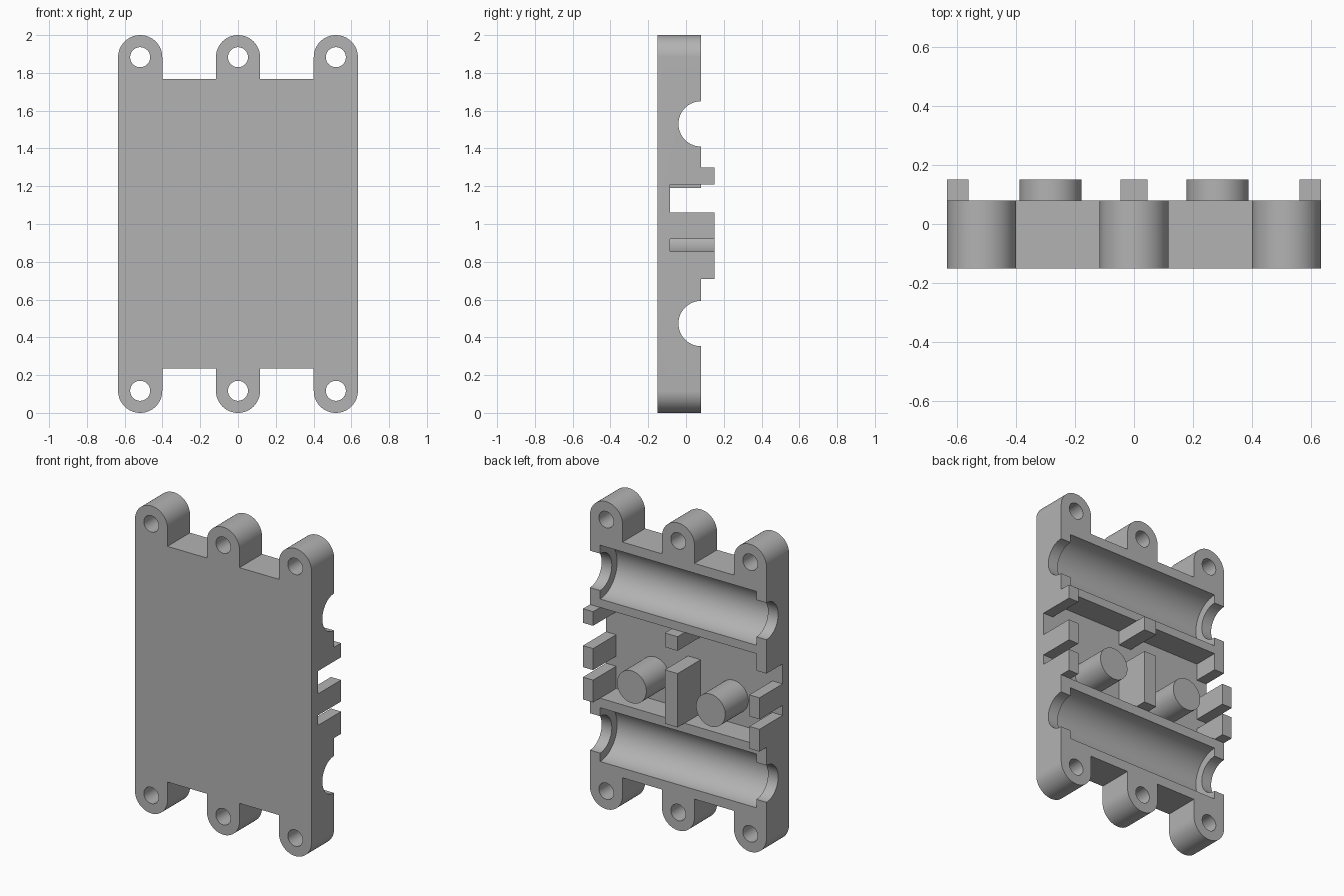
import bpy, bmesh, math
from mathutils import Matrix

old = bpy.data.objects.get("Cube")
if old:
    bpy.data.objects.remove(old, do_unlink=True)

grey = bpy.data.materials.new("plain_grey")
grey.use_nodes = True
GREY = (0.45, 0.45, 0.45, 1)
grey.diffuse_color = GREY
grey.node_tree.nodes["Principled BSDF"].inputs["Base Color"].default_value = GREY

FRONT, FLOOR, RIM, TOP = -0.152, -0.085, 0.08, 0.152   # depth levels along y
HALF_W, INNER_W = 0.635, 0.562
TAB_X, TAB_R = 0.518, 0.117
LOW_Z, HIGH_Z = 0.235, 1.768


def finish(name, bm):
    bmesh.ops.recalc_face_normals(bm, faces=bm.faces)
    mesh = bpy.data.meshes.new(name)
    bm.to_mesh(mesh)
    bm.free()
    mesh.materials.append(grey)
    ob = bpy.data.objects.new(name, mesh)
    bpy.context.collection.objects.link(ob)
    return ob


def box(name, x, y, z):
    bm = bmesh.new()
    bmesh.ops.create_cube(bm, size=1)
    for v in bm.verts:
        for i, (a, b) in enumerate((x, y, z)):
            v.co[i] = a if v.co[i] < 0 else b
    return finish(name, bm)


def cylinder(name, axis, radius, span, centre):
    """Cylinder along x or y; centre gives the other two coordinates."""
    bm = bmesh.new()
    bmesh.ops.create_cone(bm, cap_ends=True, segments=64, radius1=radius,
                          radius2=radius, depth=span[1] - span[0])
    mid = sum(span) / 2
    if axis == "x":
        turn, place = Matrix.Rotation(math.pi / 2, 4, "Y"), (mid, *centre)
    else:
        turn, place = Matrix.Rotation(math.pi / 2, 4, "X"), (centre[0], mid, centre[1])
    bm.transform(Matrix.Translation(place) @ turn)
    return finish(name, bm)


def smooth(ob):
    bpy.ops.object.select_all(action="DESELECT")
    ob.select_set(True)
    bpy.context.view_layer.objects.active = ob
    bpy.ops.object.shade_smooth_by_angle(angle=math.radians(30))


# Housing outline: a rectangle with three round tabs above and below
def tab_edge(direction):
    pts = []
    for cx in (-TAB_X, 0, TAB_X):
        left, right = max(cx - TAB_R, -HALF_W), min(cx + TAB_R, HALF_W)
        base = HIGH_Z if direction > 0 else LOW_Z
        centre = 2 - TAB_R if direction > 0 else TAB_R
        if cx > -TAB_X:
            pts.append((left, base))
        for i in range(33):
            a = math.pi * (1 - i / 32)
            pts.append((cx + TAB_R * math.cos(a),
                        centre + direction * TAB_R * math.sin(a)))
        if cx < TAB_X:
            pts.append((right, base))
    return pts


bm = bmesh.new()
outline = tab_edge(1) + tab_edge(-1)[::-1]
face = bm.faces.new([bm.verts.new((x, FRONT, z)) for x, z in outline])
extruded = bmesh.ops.extrude_face_region(bm, geom=[face])["geom"]
bmesh.ops.translate(bm, vec=(0, RIM - FRONT, 0),
                    verts=[g for g in extruded if isinstance(g, bmesh.types.BMVert)])
housing = finish("housing", bm)

# Cutters: central recess, bolt holes, long channels and their end bores
cutters = [box("recess_cutter", (-1, 1), (FLOOR, 1), (0.71, 1.30))]
for z in (TAB_R, 2 - TAB_R):
    for x in (-TAB_X, 0, TAB_X):
        cutters.append(cylinder("hole_cutter", "y", 0.053, (-0.5, 0.5), (x, z)))
for z in (0.473, 1.53):
    cutters.append(cylinder("channel_cutter", "x", 0.175, (-INNER_W, INNER_W), (RIM, z)))
    cutters.append(cylinder("bore_cutter", "x", 0.12, (-1, 1), (RIM, z)))

for cutter in cutters:
    cutter.hide_render = True
    mod = housing.modifiers.new("cut", "BOOLEAN")
    mod.operation, mod.solver, mod.object = "DIFFERENCE", "EXACT", cutter
bpy.context.view_layer.objects.active = housing
for mod in list(housing.modifiers):
    bpy.ops.object.modifier_apply(modifier=mod.name)
for cutter in cutters:
    bpy.data.objects.remove(cutter, do_unlink=True)
smooth(housing)

# Edge posts on both sides of the recess
depth = (FLOOR, TOP)
for side, (x0, x1) in (("left", (INNER_W, HALF_W)), ("right", (-HALF_W, -INNER_W))):
    box(side + "_lower_post", (x0, x1), depth, (0.71, 0.855))
    box(side + "_middle_post", (x0, x1), depth, (0.92, 1.06))
box("left_upper_post", (INNER_W, HALF_W), depth, (1.208, 1.30))
box("right_upper_stop", (-HALF_W, -INNER_W), (FLOOR, RIM), (1.19, 1.30))

# Centre blocks and the two round pegs
box("centre_upper_block", (-0.046, 0.046), depth, (1.208, 1.30))
box("centre_block", (-0.046, 0.046), depth, (0.71, 1.06))
for side, x in (("left", 0.284), ("right", -0.284)):
    smooth(cylinder(side + "_peg", "y", 0.105, depth, (x, 0.885)))
